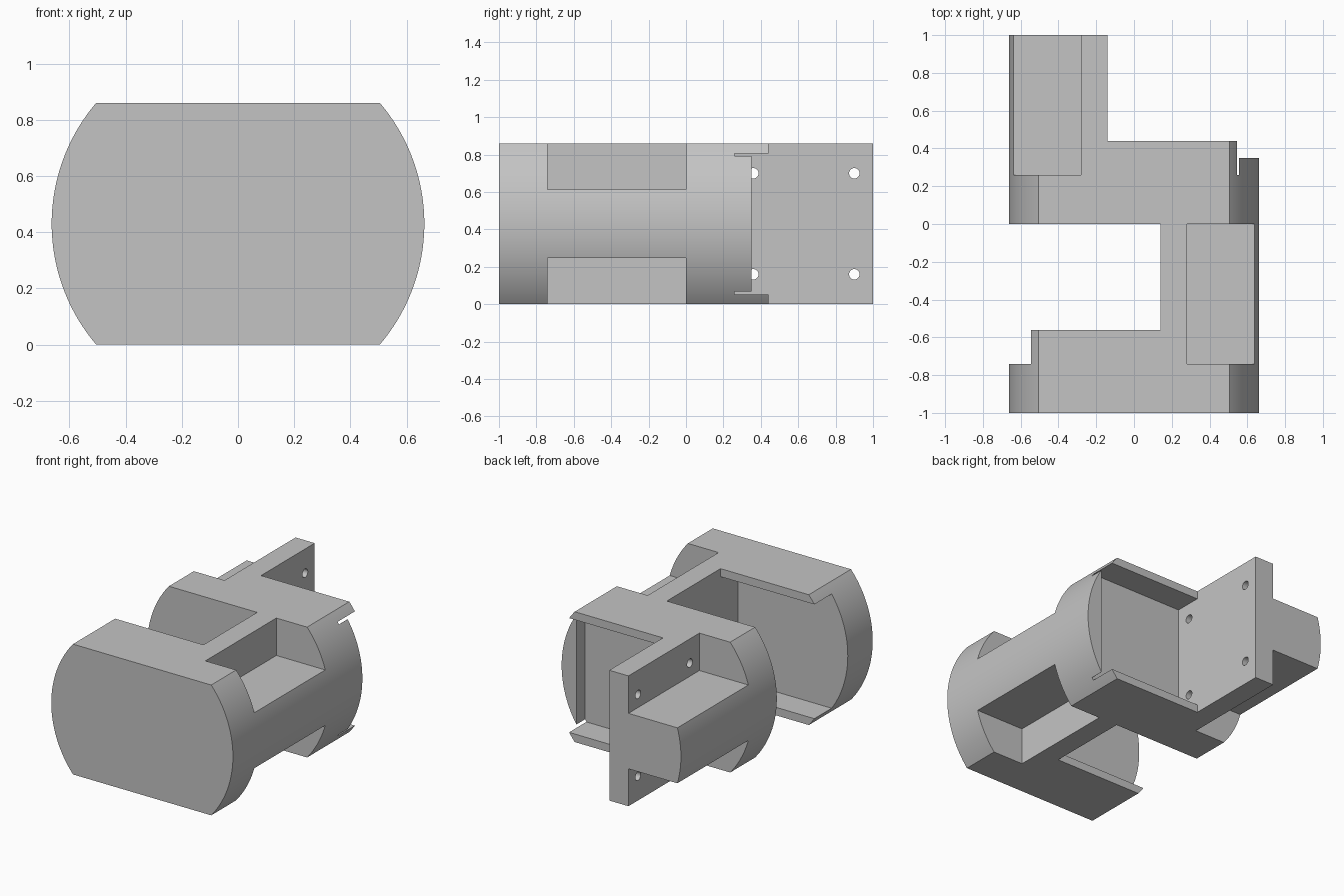
import bpy, bmesh, math

cube = bpy.data.objects.get("Cube")
if cube:
    bpy.data.objects.remove(cube, do_unlink=True)

R, H = 0.663, 0.86       # barrel radius, height between the flats
MID = H / 2
FLANGE = 0.053           # thickness of the top and bottom flanges
BIG = 1.2                # reach past the outside of the part

mat = bpy.data.materials.new("plain_grey")
mat.use_nodes = True
grey = (0.55, 0.55, 0.55, 1)
mat.diffuse_color = grey
mat.node_tree.nodes["Principled BSDF"].inputs["Base Color"].default_value = grey


def make_object(name, bm):
    bmesh.ops.recalc_face_normals(bm, faces=bm.faces)
    mesh = bpy.data.meshes.new(name)
    bm.to_mesh(mesh)
    bm.free()
    obj = bpy.data.objects.new(name, mesh)
    bpy.context.collection.objects.link(obj)
    mesh.materials.append(mat)
    return obj


def barrel(name, steps=48):
    """Round bar along y with flats at the top and bottom."""
    a = math.asin(MID / R)
    arc = [-a + 2 * a * i / steps for i in range(steps + 1)]
    angles = arc + [t + math.pi for t in arc]
    bm = bmesh.new()
    ring = [bm.verts.new((R * math.cos(t), -1, MID + R * math.sin(t))) for t in angles]
    cap = bm.faces.new(ring)
    ext = bmesh.ops.extrude_face_region(bm, geom=[cap], use_keep_orig=True)
    moved = [v for v in ext["geom"] if isinstance(v, bmesh.types.BMVert)]
    bmesh.ops.translate(bm, verts=moved, vec=(0, 2, 0))
    return make_object(name, bm)


def cut(body, cutter):
    cutter.hide_render = True
    mod = body.modifiers.new("cut", "BOOLEAN")
    mod.operation, mod.solver, mod.object = "DIFFERENCE", "EXACT", cutter
    bpy.context.view_layer.objects.active = body
    bpy.ops.object.modifier_apply(modifier=mod.name)
    bpy.data.objects.remove(cutter, do_unlink=True)


def cut_box(body, x, y, z):
    bm = bmesh.new()
    bmesh.ops.create_cube(bm, size=1)
    for v in bm.verts:
        v.co = [lo if c < 0 else hi for c, (lo, hi) in zip(v.co, (x, y, z))]
    cut(body, make_object("box_cutter", bm))


def cut_hole(body, x, y, z):
    bm = bmesh.new()
    bmesh.ops.create_cone(bm, cap_ends=True, segments=24, radius1=0.028, radius2=0.028, depth=0.3)
    for v in bm.verts:
        v.co = (x + v.co.z, y + v.co.x, z + v.co.y)
    cut(body, make_object("hole_cutter", bm))


body = barrel("coupling_body")
full = (-BIG, BIG)
inner = (FLANGE, H - FLANGE)

# Openings that leave the spine on one side and the arm on the other
cut_box(body, (-BIG, 0.14), (-0.56, 0), full)
cut_box(body, (-0.14, BIG), (0.44, BIG), full)

# Pockets between the flanges of the front and middle blocks
cut_box(body, (-BIG, 0.14), (-0.74, -0.5), inner)
cut_box(body, (-0.14, 0.555), (0.26, 0.5), inner)

# Free-standing curved lip beside the middle pocket
cut_box(body, (0.5, BIG), (0.35, 0.5), inner)
for z in ((FLANGE, 0.068), (H - 0.068, H - FLANGE)):
    cut_box(body, (0.5, BIG), (0.26, 0.5), z)

# Screw recesses above and below the spine and the arm
for z in ((-BIG, 0.247), (H - 0.247, BIG)):
    cut_box(body, (0.28, BIG), (-0.74, 0), z)
    cut_box(body, (-BIG, -0.28), (0.26, BIG), z)

# Screw holes through both webs
for z in (0.16, H - 0.16):
    for x, ys in ((0.21, (-0.64, -0.1)), (-0.21, (0.36, 0.9))):
        for y in ys:
            cut_hole(body, x, y, z)

bpy.ops.object.select_all(action="DESELECT")
body.select_set(True)
bpy.context.view_layer.objects.active = body
bpy.ops.object.shade_smooth_by_angle(angle=math.radians(25))
